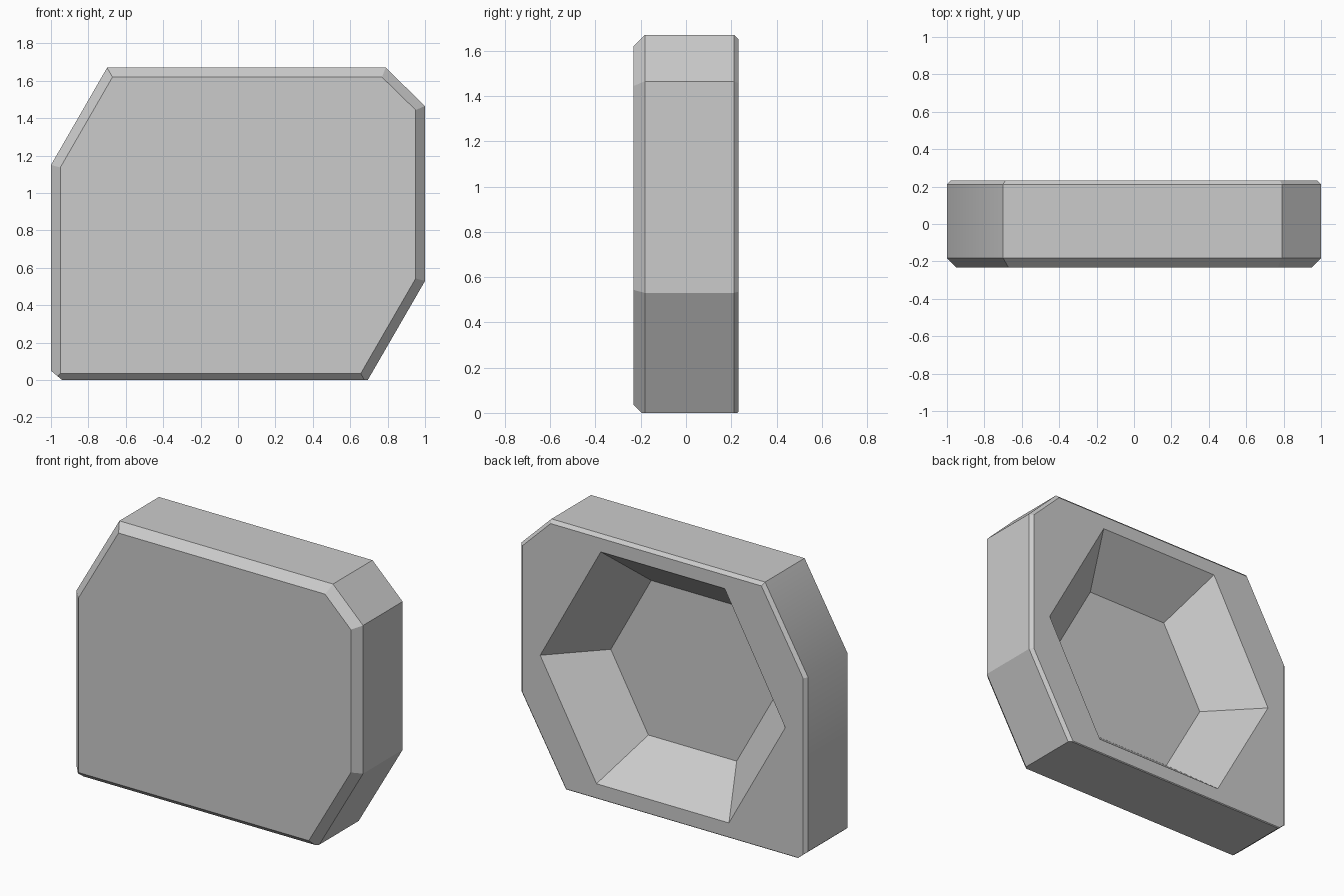
import bpy
import bmesh
from mathutils import Vector

if "Cube" in bpy.data.objects:
    bpy.data.objects.remove(bpy.data.objects["Cube"], do_unlink=True)

HALF_DEPTH = 0.232
FRONT_BEVEL, BACK_BEVEL = 0.05, 0.02
SHOULDER_Z = 1.15

grey = bpy.data.materials.new("light grey")
grey.use_nodes = True
grey.diffuse_color = (0.6, 0.6, 0.6, 1)
grey.node_tree.nodes["Principled BSDF"].inputs["Base Color"].default_value = grey.diffuse_color


def make_object(name, bm):
    bmesh.ops.recalc_face_normals(bm, faces=bm.faces[:])
    mesh = bpy.data.meshes.new(name)
    bm.to_mesh(mesh)
    bm.free()
    mesh.materials.append(grey)
    obj = bpy.data.objects.new(name, mesh)
    bpy.context.collection.objects.link(obj)
    return obj


def loft(bm, loops):
    """Closed solid through matching loops of points."""
    rings = [[bm.verts.new(p) for p in loop] for loop in loops]
    for a, b in zip(rings, rings[1:]):
        for i in range(len(a)):
            j = (i + 1) % len(a)
            bm.faces.new((a[i], a[j], b[j], b[i]))
    bm.faces.new(rings[0])
    bm.faces.new(rings[-1])


def inset(points, d):
    """Move every side of a counter-clockwise (x, z) outline inward by d."""
    result = []
    for i, p in enumerate(points):
        p = Vector(p)
        u = (p - Vector(points[i - 1])).normalized()
        v = (Vector(points[(i + 1) % len(points)]) - p).normalized()
        n1, n2 = Vector((-u.y, u.x)), Vector((-v.y, v.x))
        result.append(p + (n1 + n2) * d / (1 + n1.dot(n2)))
    return result


# Bevelled slab with cut-off corners
outline = [(-1, -0.015), (0.685, -0.015), (1, 0.53), (1, 1.465),
           (0.79, 1.67), (-0.7, 1.67), (-1, SHOULDER_Z)]
sections = [(FRONT_BEVEL, -HALF_DEPTH), (0, FRONT_BEVEL - HALF_DEPTH),
            (0, HALF_DEPTH - BACK_BEVEL), (BACK_BEVEL, HALF_DEPTH)]
bm = bmesh.new()
loft(bm, [[(x, y, z) for x, z in inset(outline, d)] for d, y in sections])
bmesh.ops.recalc_face_normals(bm, faces=bm.faces[:])

# Trim the base flat and nip the small lower corner
for point, normal in [((0, 0, 0), (0, 0, -1)), ((-1, 0, 0.05), (-0.05, 0, -0.06))]:
    cut = bmesh.ops.bisect_plane(bm, geom=bm.verts[:] + bm.edges[:] + bm.faces[:],
                                 plane_co=point, plane_no=normal, clear_outer=True)
    rim = [e for e in cut["geom_cut"] if isinstance(e, bmesh.types.BMEdge)]
    bmesh.ops.holes_fill(bm, edges=rim, sides=0)
body = make_object("body", bm)

# Tapered six-sided recess in the back
floor = [(0.57, 0), (0.288, 0.51), (-0.288, 0.51),
         (-0.57, 0), (-0.308, -0.47), (0.308, -0.47)]
bm = bmesh.new()
loft(bm, [[(x * s, y, 0.8 + z * s) for x, z in floor]
          for s, y in [(1, -0.065), (2, 0.529)]])
cutter = make_object("recess_cutter", bm)
cutter.hide_render = True

mod = body.modifiers.new("recess", "BOOLEAN")
mod.operation = "DIFFERENCE"
mod.solver = "EXACT"
mod.object = cutter
bpy.context.view_layer.objects.active = body
bpy.ops.object.modifier_apply(modifier=mod.name)
bpy.data.objects.remove(cutter, do_unlink=True)

# Every edge is crisp except the soft shoulder edge
bm = bmesh.new()
bm.from_mesh(body.data)
for f in bm.faces:
    f.smooth = True
    f.material_index = 0
for e in bm.edges:
    e.smooth = all(v.co.x < -0.99 and abs(v.co.z - SHOULDER_Z) < 0.01 for v in e.verts)
bm.to_mesh(body.data)
bm.free()
